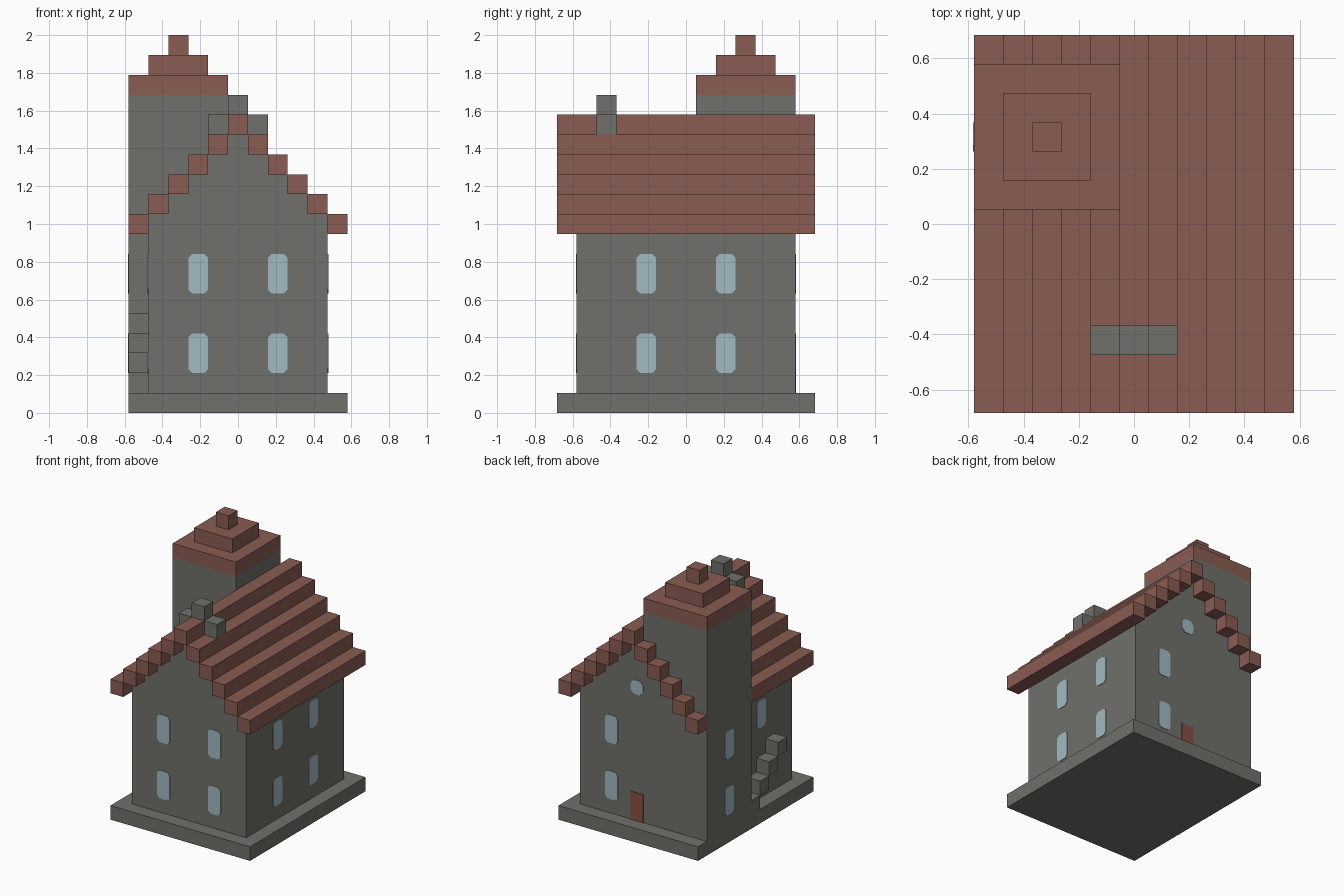
import bpy
import bmesh
from mathutils import Vector

U = 2 / 19  # one building block

cube = bpy.data.objects.get("Cube")
if cube:
    bpy.data.objects.remove(cube, do_unlink=True)


def material(name, rgb):
    mat = bpy.data.materials.new(name)
    mat.use_nodes = True
    mat.diffuse_color = (*rgb, 1)
    mat.node_tree.nodes["Principled BSDF"].inputs["Base Color"].default_value = (*rgb, 1)
    return mat


stone = material("grey stone", (0.16, 0.16, 0.145))
tile = material("red roof tile", (0.25, 0.107, 0.084))
glass = material("pale blue glass", (0.36, 0.49, 0.54))
wood = material("red brown wood", (0.24, 0.08, 0.055))


def prism(name, outline, sweep, mat):
    """Extrude a flat outline, given in blocks, along a vector."""
    bm = bmesh.new()
    face = bm.faces.new([bm.verts.new(Vector(p) * U) for p in outline])
    new = bmesh.ops.extrude_face_region(bm, geom=[face])["geom"]
    bmesh.ops.translate(bm, vec=Vector(sweep) * U,
                        verts=[v for v in new if isinstance(v, bmesh.types.BMVert)])
    bmesh.ops.recalc_face_normals(bm, faces=bm.faces)
    mesh = bpy.data.meshes.new(name)
    bm.to_mesh(mesh)
    bm.free()
    mesh.materials.append(mat)
    obj = bpy.data.objects.new(name, mesh)
    bpy.context.collection.objects.link(obj)
    return obj


def box(name, x, y, z, mat):
    outline = [(x[0], y[0], z[0]), (x[1], y[0], z[0]), (x[1], y[1], z[0]), (x[0], y[1], z[0])]
    return prism(name, outline, (0, 0, z[1] - z[0]), mat)


def panel(name, axis, wall, u, z, height, mat, cut=0.0):
    """Thin plate on a wall, one block wide, with clipped corners."""
    w, h = 0.5, height / 2
    if cut:
        pts = []
        for sx, sz in ((1, 1), (-1, 1), (-1, -1), (1, -1)):
            ends = [(sx * w, sz * (h - cut)), (sx * (w - cut), sz * h)]
            pts += ends if sx * sz > 0 else ends[::-1]
    else:
        pts = [(w, h), (-w, h), (-w, -h), (w, -h)]
    out = 0.04 if wall > 0 else -0.04
    if axis == "x":
        return prism(name, [(wall, u + a, z + b) for a, b in pts], (out, 0, 0), mat)
    return prism(name, [(u + a, wall, z + b) for a, b in pts], (0, out, 0), mat)


# Plinth
box("plinth", (-5.5, 5.5), (-6.5, 6.5), (0, 1), stone)

# House walls with stepped gables; the rear half stops at the tower
right = [(4.5, 1)]
for k in range(1, 6):
    right += [(5.5 - k, 9 + k), (4.5 - k, 9 + k)]
left = [(-x, z) for x, z in right[-3::-1]]
prism("front_walls", [(x, -5.5, z) for x, z in right + left], (0, 6, 0), stone)
prism("rear_walls", [(x, 0.5, z) for x, z in right + [(-0.5, 1)]], (0, 5, 0), stone)

# Stepped roof, interrupted by the tower on one slope
for k in range(5):
    inner, outer, z = 4.5 - k, 5.5 - k, (9 + k, 10 + k)
    box(f"roof_course_{k}", (inner, outer), (-6.5, 6.5), z, tile)
    box(f"roof_course_front_{k}", (-outer, -inner), (-6.5, 0.5), z, tile)
    box(f"roof_course_rear_{k}", (-outer, -inner), (5.5, 6.5), z, tile)
box("roof_ridge", (-0.5, 0.5), (-6.5, 6.5), (14, 15), tile)

# Corner tower and its tiered cap
box("tower", (-5.5, -0.5), (0.5, 5.5), (1, 16), stone)
for i, r in enumerate((2.5, 1.5, 0.5)):
    box(f"tower_cap_{i}", (-3 - r, -3 + r), (3 - r, 3 + r), (16 + i, 17 + i), tile)

# Chimney blocks astride the ridge
for x, z in ((-1, 14), (0, 15), (1, 14)):
    box("chimney_block", (x - 0.5, x + 0.5), (-4.5, -3.5), (z, z + 1), stone)

# Outside stair rising beside the tower
for i in range(4):
    box(f"stair_{i}", (-5.5, -4.5), (-0.5 - i, 0.5 - i), (1 + i, 2 + i), stone)

# Two rows of windows on every wall
for z in (3, 7):
    for side in (-2, 2):
        panel("front_window", "y", -5.5, side, z, 2, glass, 0.2)
        panel("side_window", "x", 4.5, side, z, 2, glass, 0.2)
    panel("stair_side_window", "x", -4.5, -2, z, 2, glass, 0.2)
    panel("tower_window", "x", -5.5, 3, z, 2, glass, 0.2)
    panel("rear_window", "y", 5.5, 2, z, 2, glass, 0.2)

# Rear door and round attic window
panel("rear_door", "y", 5.5, 0, 2, 2, wood)
panel("attic_window", "y", 5.5, 0, 10.5, 1, glass, 0.27)
